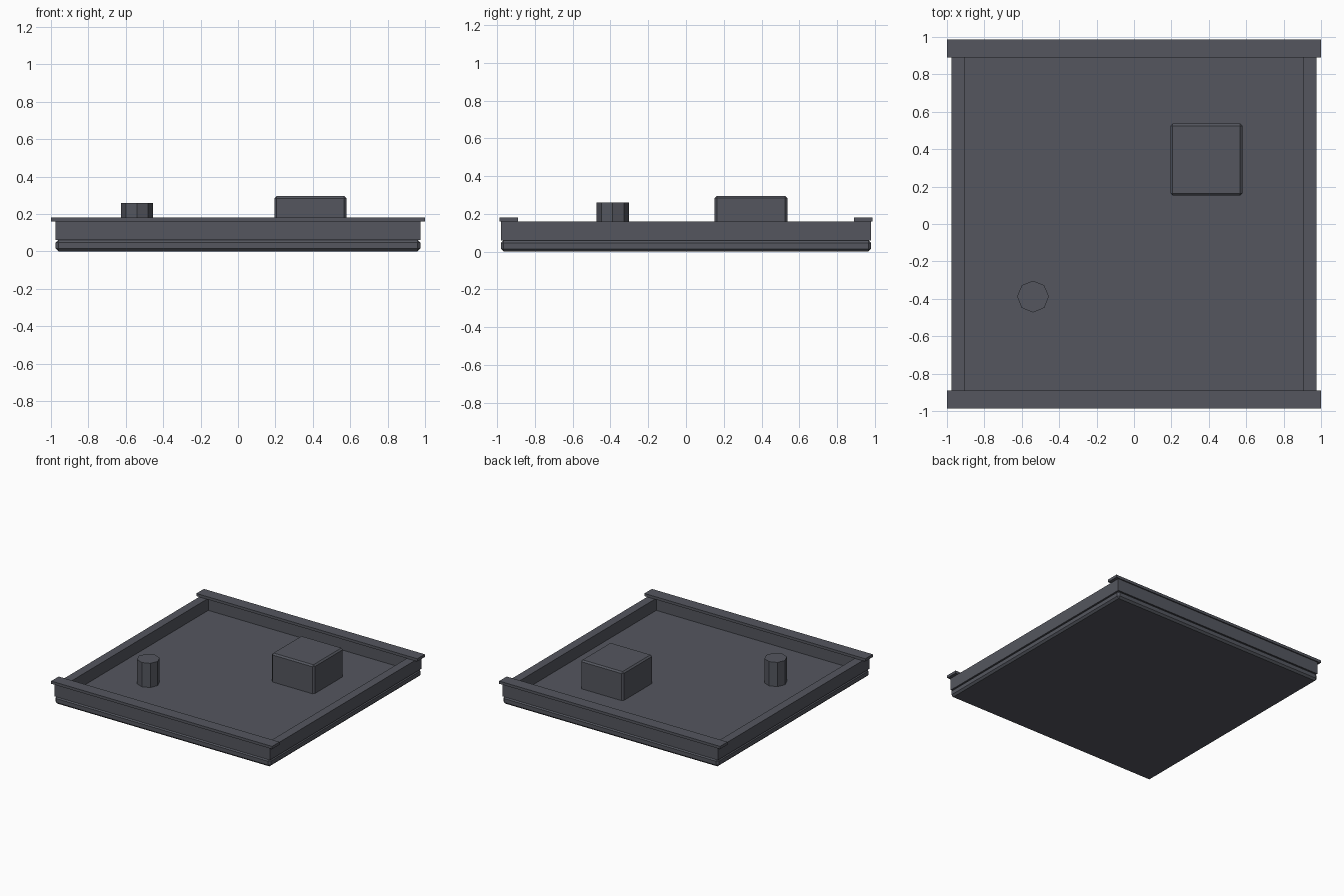
import bpy

default = bpy.data.objects.get("Cube")
if default:
    bpy.data.objects.remove(default, do_unlink=True)

# One slate grey finish for everything
slate = bpy.data.materials.new("slate_grey")
slate.use_nodes = True
colour = (0.089, 0.094, 0.114, 1)
slate.diffuse_color = colour
slate.node_tree.nodes["Principled BSDF"].inputs["Base Color"].default_value = colour


def finish(name, bevel=0):
    obj = bpy.context.object
    obj.name = name
    obj.data.materials.append(slate)
    if bevel:
        mod = obj.modifiers.new("Chamfer", "BEVEL")
        mod.width = bevel
        mod.segments = 1
    return obj


def box(name, x, y, z, bevel=0):
    """Box spanning the given (low, high) ranges."""
    spans = (x, y, z)
    bpy.ops.mesh.primitive_cube_add(size=1, location=[(a + b) / 2 for a, b in spans])
    bpy.context.object.scale = [b - a for a, b in spans]
    bpy.ops.object.transform_apply(location=False, rotation=False, scale=True)
    return finish(name, bevel)


def mirrored(low, high, side):
    return tuple(sorted((low * side, high * side)))


# Roof slab with chamfered edges
box("roof_slab", (-0.975, 0.975), (-0.98, 0.98), (0, 0.062), 0.015)

# Parapet walls, with overhanging caps on the front and back
for side, label in ((-1, "right"), (1, "left")):
    box(label + "_parapet", mirrored(0.905, 0.975, side), (-0.91, 0.91), (0.06, 0.16))
for side, label in ((-1, "front"), (1, "back")):
    box(label + "_parapet", (-0.975, 0.975), mirrored(0.908, 0.978, side), (0.06, 0.16))
    box(label + "_cap", (-1, 1), mirrored(0.89, 0.987, side), (0.16, 0.182))

# Rooftop equipment
box("equipment_box", (0.195, 0.58), (0.152, 0.537), (0.05, 0.295), 0.012)
bpy.ops.mesh.primitive_cylinder_add(vertices=8, radius=0.085, depth=0.21,
                                    location=(-0.54, -0.388, 0.155))
finish("vent_pipe")
